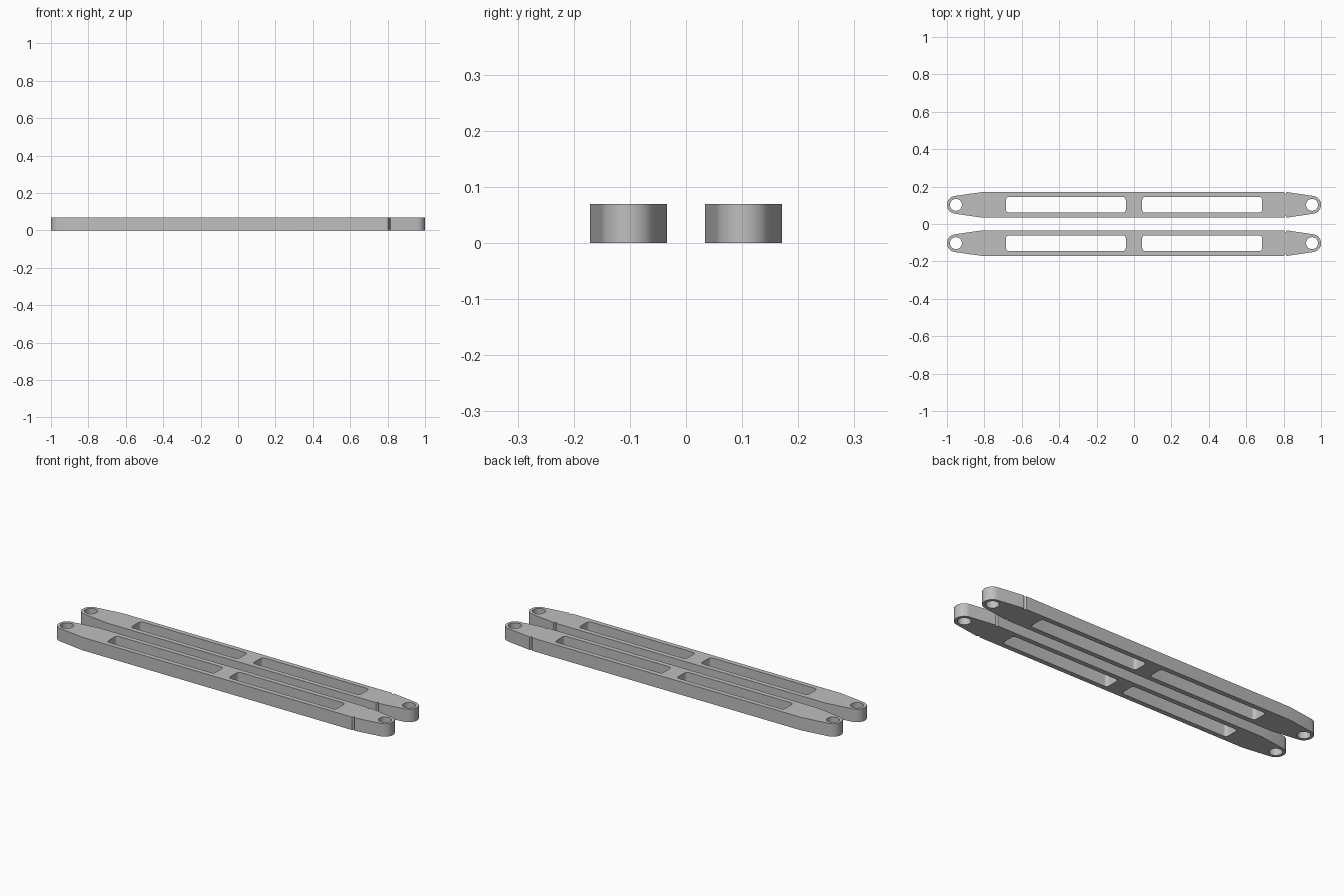
import bpy, bmesh
from math import sin, cos, pi, radians

cube = bpy.data.objects.get("Cube")
if cube:
    bpy.data.objects.remove(cube, do_unlink=True)

HEIGHT = 0.07
HALF_W = 0.0685
END_X, END_R, HOLE_R = 0.952, 0.048, 0.032

grey = bpy.data.materials.new("light grey metal")
grey.use_nodes = True
colour = (0.52, 0.52, 0.52, 1)
grey.diffuse_color = colour
grey.node_tree.nodes["Principled BSDF"].inputs["Base Color"].default_value = colour


def arc(cx, cy, r, start, end, steps):
    """Points along an arc, angles in degrees."""
    angles = [radians(start + (end - start) * i / steps) for i in range(steps + 1)]
    return [(cx + r * cos(a), cy + r * sin(a)) for a in angles]


def bar_outline():
    """Tapered bar with round ends and a small notch near the left end."""
    upper = [(0.816, HALF_W), (0.81, 0.057), (0.802, HALF_W)]
    lower = [(x, -y) for x, y in reversed(upper)]
    return (arc(END_X, 0, END_R, -82, 82, 28) + upper + [(-0.81, HALF_W)]
            + arc(-END_X, 0, END_R, 98, 262, 28) + [(-0.81, -HALF_W)] + lower)


def rounded_window(x0, x1, half, r):
    points = []
    for cx, cy, a in ((x1 - r, half - r, 0), (x0 + r, half - r, 90),
                      (x0 + r, r - half, 180), (x1 - r, r - half, 270)):
        points += arc(cx, cy, r, a, a + 90, 6)
    return points


def extruded_plate(name, loops, y):
    """Fill the loops (first outside, others holes), extrude, make a mesh."""
    curve = bpy.data.curves.new(name + "_profile", "CURVE")
    curve.dimensions = "2D"
    curve.fill_mode = "BOTH"
    curve.extrude = HEIGHT / 2
    for loop in loops:
        spline = curve.splines.new("POLY")
        spline.points.add(len(loop) - 1)
        for point, (px, py) in zip(spline.points, loop):
            point.co = (px, py, 0, 1)
        spline.use_cyclic_u = True
    helper = bpy.data.objects.new(name + "_profile", curve)
    bpy.context.collection.objects.link(helper)
    graph = bpy.context.evaluated_depsgraph_get()
    mesh = bpy.data.meshes.new_from_object(helper.evaluated_get(graph))
    bpy.data.objects.remove(helper, do_unlink=True)

    bm = bmesh.new()
    bm.from_mesh(mesh)
    bmesh.ops.remove_doubles(bm, verts=bm.verts, dist=1e-5)
    bmesh.ops.recalc_face_normals(bm, faces=bm.faces)
    bm.to_mesh(mesh)
    bm.free()
    mesh.name = name
    mesh.materials.clear()
    mesh.materials.append(grey)

    obj = bpy.data.objects.new(name, mesh)
    bpy.context.collection.objects.link(obj)
    obj.location = (0, y, HEIGHT / 2)
    bpy.ops.object.select_all(action="DESELECT")
    obj.select_set(True)
    bpy.context.view_layer.objects.active = obj
    bpy.ops.object.shade_smooth_by_angle(angle=radians(30))
    return obj


# Pin holes at both ends and two long windows in each bar
pin_holes = [arc(s * END_X, 0, HOLE_R, 0, 350, 35) for s in (-1, 1)]
windows = [rounded_window(-0.685, -0.044, 0.042, 0.016),
           rounded_window(0.044, 0.685, 0.042, 0.016)]
loops = [bar_outline()] + pin_holes + windows

for name, y in (("front_link_bar", -0.1025), ("back_link_bar", 0.1025)):
    extruded_plate(name, loops, y)
